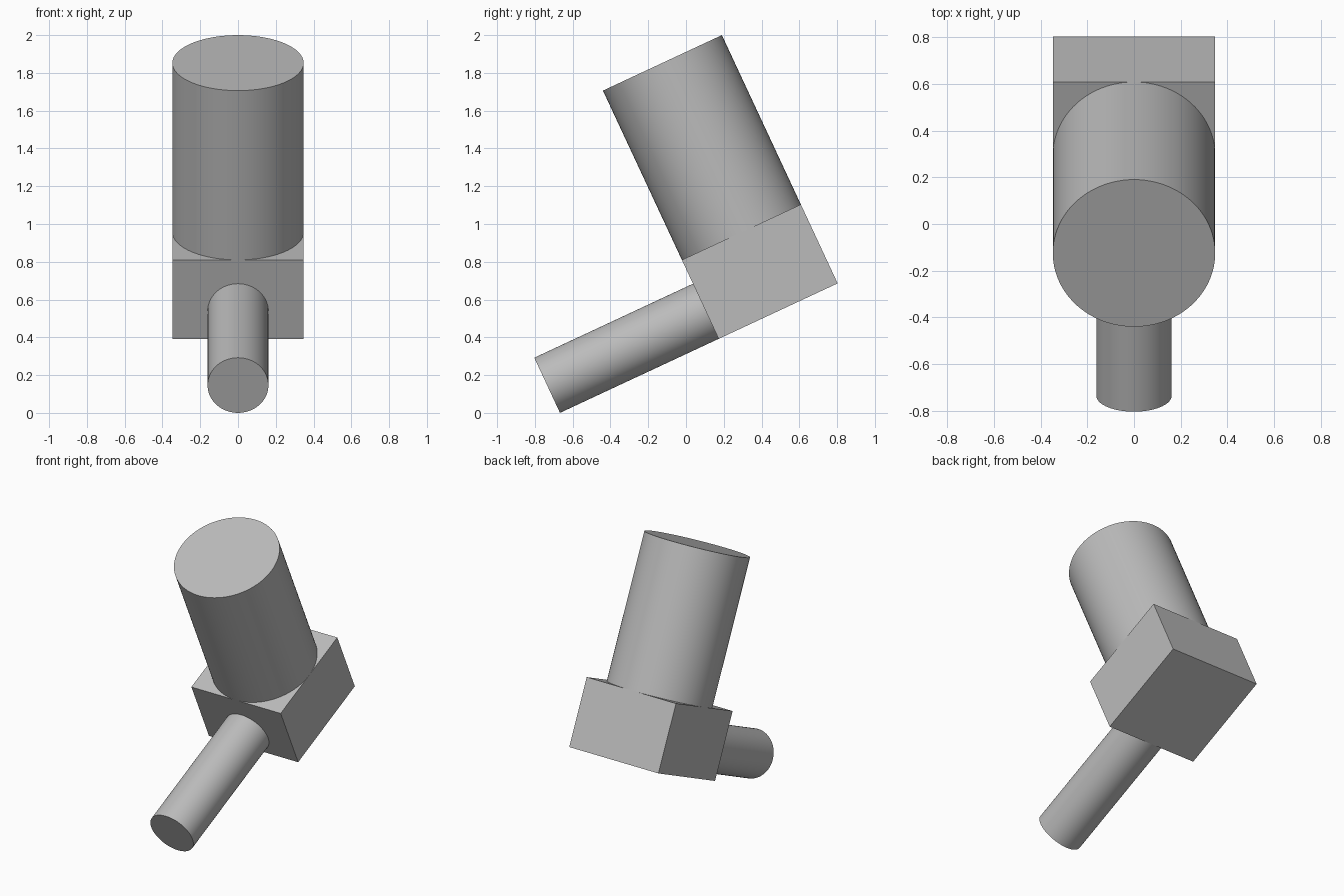
import bpy
from math import radians, pi
from mathutils import Matrix, Vector

cube = bpy.data.objects.get("Cube")
if cube:
    bpy.data.objects.remove(cube, do_unlink=True)

grey = bpy.data.materials.new("plain grey")
grey.use_nodes = True
colour = (0.5, 0.5, 0.5, 1)
grey.diffuse_color = colour
grey.node_tree.nodes["Principled BSDF"].inputs["Base Color"].default_value = colour

WIDTH, HEIGHT = 0.695, 0.461            # square block
BODY_LENGTH = 0.989
ROD_RADIUS, ROD_LENGTH = 0.161, 0.927

# Tilted frame whose origin is the lower front edge of the block
tilt = Matrix.Translation((0, 0.173, 0.392)) @ Matrix.Rotation(radians(25), 4, 'X')


def finish(name, location, turn=0):
    obj = bpy.context.object
    obj.name = name
    obj.data.materials.append(grey)
    obj.matrix_world = tilt @ Matrix.Translation(Vector(location)) @ Matrix.Rotation(turn, 4, 'X')
    return obj


def cylinder(name, radius, length, location, turn=0):
    bpy.ops.mesh.primitive_cylinder_add(vertices=96, radius=radius, depth=length)
    finish(name, location, turn)
    bpy.ops.object.shade_smooth_by_angle(angle=radians(30))


# Square block
bpy.ops.mesh.primitive_cube_add(size=1)
block = finish("block", (0, WIDTH / 2, HEIGHT / 2))
block.data.transform(Matrix.Diagonal((WIDTH, WIDTH, HEIGHT, 1)))

# Wide cylinder standing on the block
cylinder("body_cylinder", WIDTH / 2, BODY_LENGTH, (0, WIDTH / 2, HEIGHT + BODY_LENGTH / 2))

# Thin rod out of the front, flush with the block's underside
cylinder("front_rod", ROD_RADIUS, ROD_LENGTH, (0, -ROD_LENGTH / 2, ROD_RADIUS), pi / 2)
